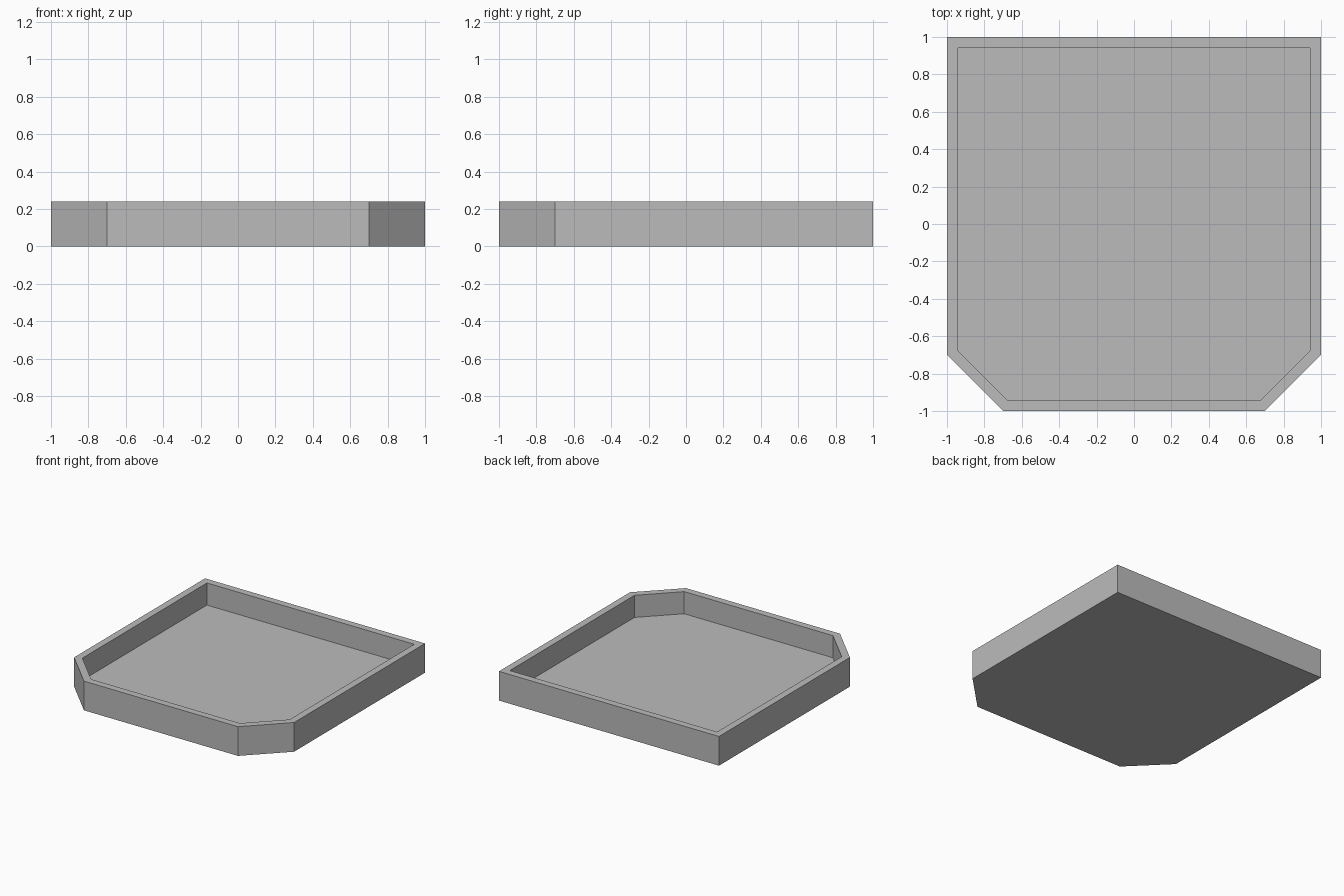
import bpy
import bmesh

if "Cube" in bpy.data.objects:
    bpy.data.objects.remove(bpy.data.objects["Cube"], do_unlink=True)

HEIGHT = 0.24
WALL = 0.058
FLOOR = 0.058
CHAMFER = 0.3

# Single grey material
grey = bpy.data.materials.new("plain grey")
grey.use_nodes = True
colour = (0.5, 0.5, 0.5, 1)
grey.diffuse_color = colour
grey.node_tree.nodes["Principled BSDF"].inputs["Base Color"].default_value = colour

# Square outline with both front corners cut off, mirrored across x
half = [(1 - CHAMFER, -1), (1, CHAMFER - 1), (1, 1)]
outline = half + [(-x, y) for x, y in reversed(half)]

bm = bmesh.new()
base = bm.faces.new([bm.verts.new((x, y, 0)) for x, y in outline])

# Outer walls
extruded = bmesh.ops.extrude_face_region(bm, geom=[base], use_keep_orig=True)["geom"]
bmesh.ops.translate(bm, vec=(0, 0, HEIGHT),
                    verts=[v for v in extruded if isinstance(v, bmesh.types.BMVert)])
top = next(f for f in extruded if isinstance(f, bmesh.types.BMFace))
bmesh.ops.recalc_face_normals(bm, faces=bm.faces)

# Even rim, then the recess pushed down to the tray floor
bmesh.ops.inset_region(bm, faces=[top], thickness=WALL, use_even_offset=True)
recess = bmesh.ops.extrude_face_region(bm, geom=[top])["geom"]
bmesh.ops.translate(bm, vec=(0, 0, FLOOR - HEIGHT),
                    verts=[v for v in recess if isinstance(v, bmesh.types.BMVert)])
if top.is_valid:
    bm.faces.remove(top)
bmesh.ops.recalc_face_normals(bm, faces=bm.faces)

mesh = bpy.data.meshes.new("tray")
bm.to_mesh(mesh)
bm.free()
mesh.materials.append(grey)
tray = bpy.data.objects.new("tray", mesh)
bpy.context.collection.objects.link(tray)
